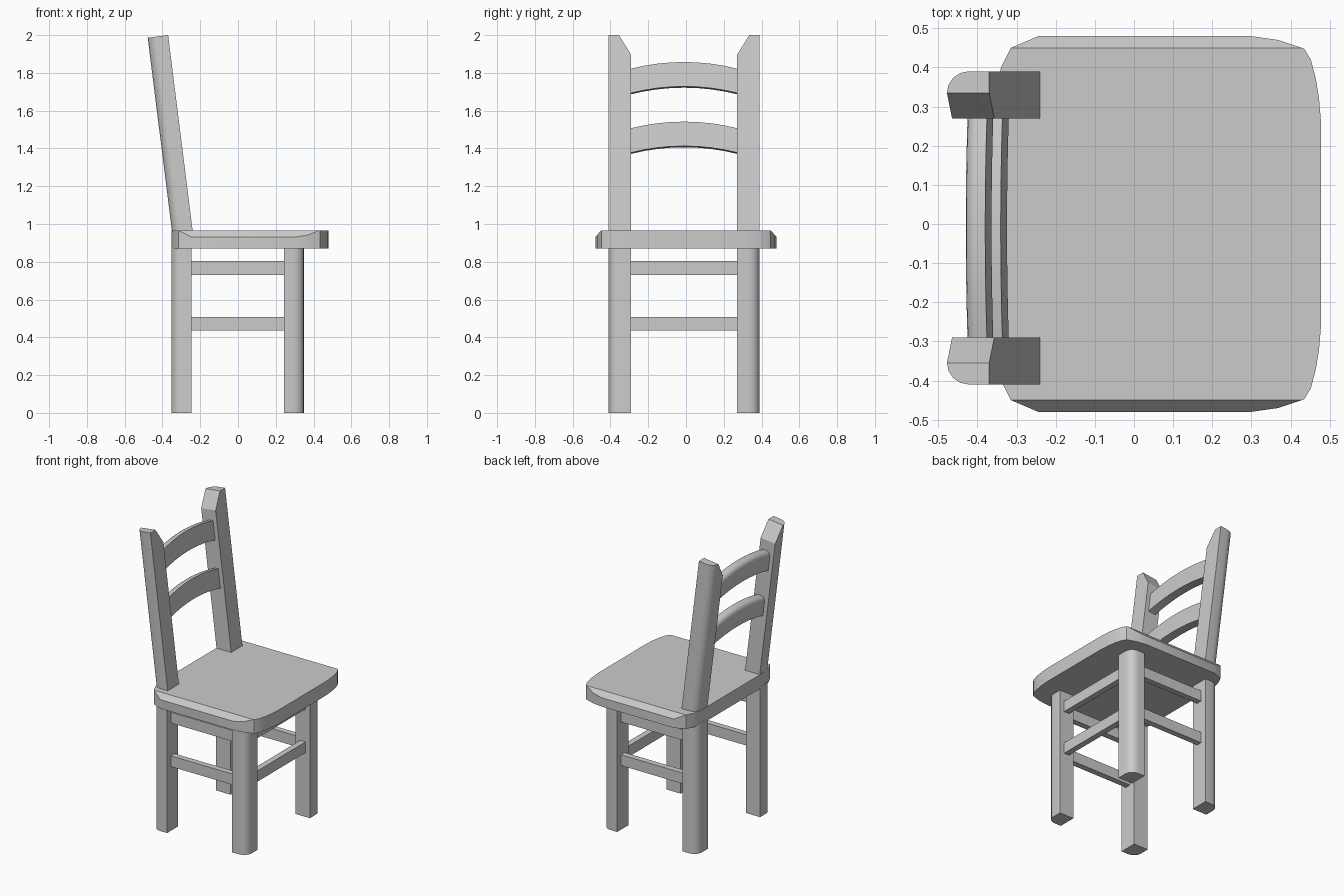
import bpy, bmesh
from math import sin, cos, pi, atan
from mathutils import Vector

if "Cube" in bpy.data.objects:
    bpy.data.objects.remove(bpy.data.objects["Cube"])

TILT = atan(0.1256)      # backward lean of the back posts
YC = -0.01               # frame centre in y


def lean(u, y, w):
    """Tilted back frame: u = depth, w = height along the post."""
    return Vector((-0.24 + u * cos(TILT) - w * sin(TILT), y,
                   0.965 + u * sin(TILT) + w * cos(TILT)))


def loft(name, rings, cuts=()):
    """Skin closed rings, cap the ends, slice off material beyond each cut plane."""
    bm = bmesh.new()
    vs = [[bm.verts.new(p) for p in ring] for ring in rings]
    n = len(vs[0])
    for a, b in zip(vs, vs[1:]):
        for i in range(n):
            bm.faces.new((a[i], a[(i + 1) % n], b[(i + 1) % n], b[i]))
    bm.faces.new(vs[0])
    bm.faces.new(vs[-1])
    for co, no in cuts:
        geom = bm.verts[:] + bm.edges[:] + bm.faces[:]
        bmesh.ops.bisect_plane(bm, geom=geom, plane_co=co, plane_no=no, clear_outer=True)
        bmesh.ops.holes_fill(bm, edges=[e for e in bm.edges if e.is_boundary])
    bmesh.ops.recalc_face_normals(bm, faces=bm.faces[:])
    me = bpy.data.meshes.new(name)
    bm.to_mesh(me)
    bm.free()
    ob = bpy.data.objects.new(name, me)
    bpy.context.collection.objects.link(ob)
    bpy.context.view_layer.objects.active = ob
    bpy.ops.object.select_all(action='DESELECT')
    ob.select_set(True)
    bpy.ops.object.shade_smooth_by_angle(angle=pi / 6)
    return ob


def rounded_section(inner, outer, side, r=0.055):
    """Post outline with one rounded outer corner; side is the y sign."""
    yi, yo = 0.28, 0.40
    d = 1 if outer > inner else -1
    pts = [(inner, yi), (outer, yi)]
    for i in range(5):
        a = pi / 2 * i / 4
        pts.append((outer - d * r * (1 - cos(a)), yo - r * (1 - sin(a))))
    pts.append((inner, yo))
    return [(x, YC + side * y) for x, y in pts]


def box(name, x0, x1, y0, y1, z0, z1):
    ring = [(x0, y0), (x1, y0), (x1, y1), (x0, y1)]
    return loft(name, [[(x, y, z) for x, y in ring] for z in (z0, z1)])


# Seat: rounded outline with sloped side edges
half = [(0.478, 0.26), (0.473, 0.32), (0.465, 0.37), (0.452, 0.42), (0.435, 0.448),
        (0.37, 0.47), (0.30, 0.48), (-0.245, 0.48), (-0.315, 0.45), (-0.34, 0.40), (-0.352, 0.33)]
outline = half + [(x, -y) for x, y in reversed(half)]
loft("seat", [[(x, y, z) for x, y in outline] for z in (0.87, 0.965)],
     [((0, s * 0.45, 0.965), (0, s * 0.035, 0.03)) for s in (1, -1)])

for s, label in ((1, "left"), (-1, "right")):
    # Legs
    for inner, outer, end in ((0.243, 0.35, "front"), (-0.245, -0.353, "back")):
        sec = rounded_section(inner, outer, s)
        loft(f"{end}_leg_{label}", [[(x, y, z) for x, y in sec] for z in (0, 0.88)])
    # Leaning back posts with the inner top corner cut away
    sec = rounded_section(0, -0.109, s)
    dw, dy = 0.105, 0.065
    normal = lean(0, -s * dw, dy) - lean(0, 0, 0)
    loft(f"back_post_{label}", [[lean(u, y, w) for u, y in sec] for w in (-0.02, 1.043)],
         [(lean(0, YC + s * 0.345, 1.043), normal)])

# Stretchers on both sides and across the seat front
for z0, z1, level in ((0.435, 0.508, "lower"), (0.73, 0.803, "upper")):
    for s, label in ((1, "left"), (-1, "right")):
        y = YC + s * 0.34
        box(f"{level}_stretcher_{label}", -0.255, 0.253, y - 0.02, y + 0.02, z0, z1)
    box(f"{level}_stretcher_end", 0.277, 0.317, YC - 0.29, YC + 0.27 + 0.02, z0, z1)

# Arched back slats, rounded along the top rear edge
for base, label in ((0.419, "lower"), (0.737, "upper")):
    rings = []
    for i in range(9):
        t = -1 + i / 4
        w = base + 0.036 * (1 - t * t)
        sec = [(-0.028, 0), (-0.028, 0.13), (-0.058, 0.13), (-0.07, 0.124),
               (-0.078, 0.113), (-0.082, 0.098), (-0.082, 0)]
        rings.append([lean(u, YC + 0.285 * t, w + h) for u, h in sec])
    loft(f"{label}_back_slat", rings)
